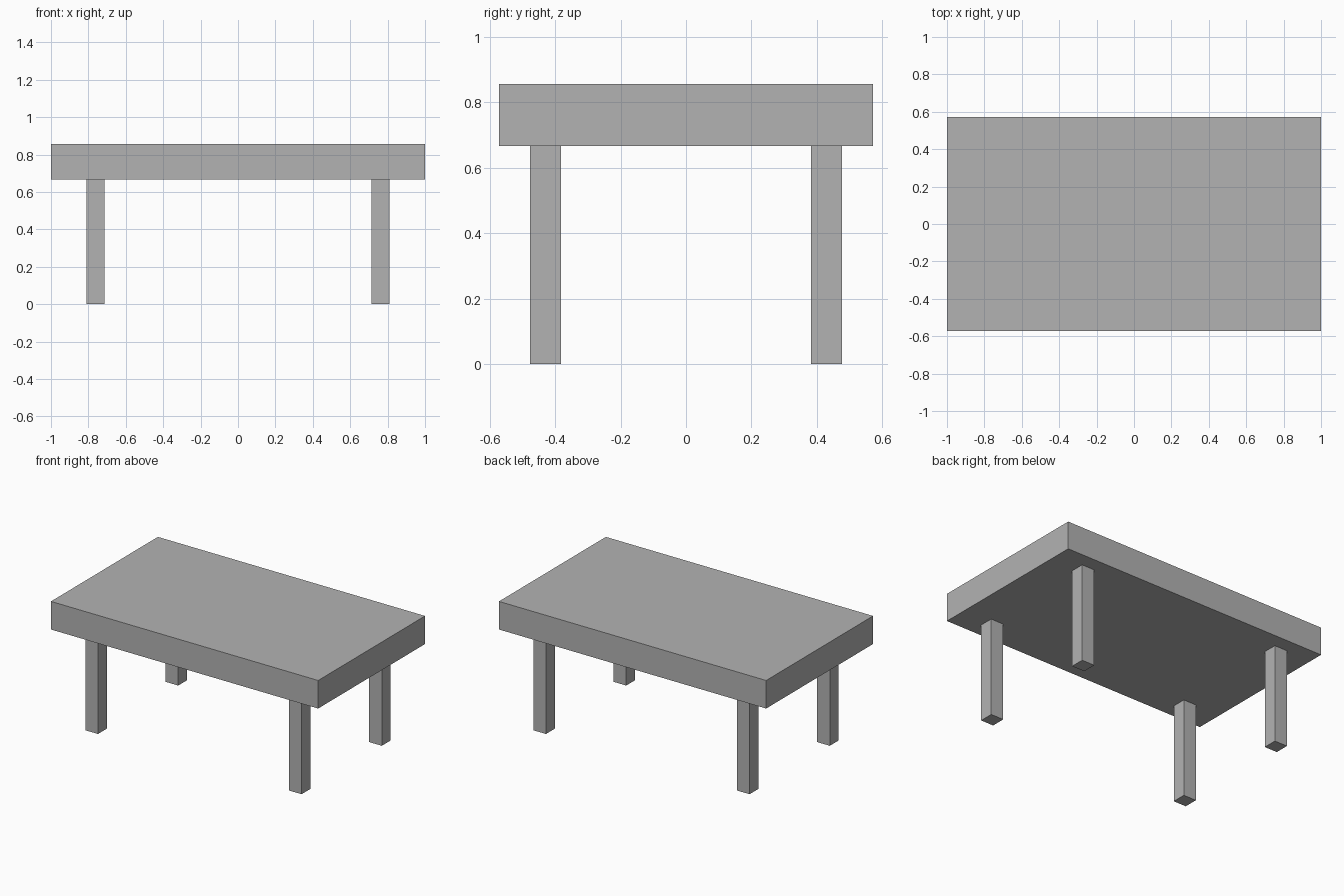
import bpy

cube = bpy.data.objects.get("Cube")
if cube:
    bpy.data.objects.remove(cube, do_unlink=True)

# One plain grey for the whole table
grey = bpy.data.materials.new("plain grey")
grey.use_nodes = True
colour = (0.45, 0.45, 0.45, 1)
grey.diffuse_color = colour
grey.node_tree.nodes["Principled BSDF"].inputs["Base Color"].default_value = colour

LEG_HEIGHT = 0.667
TOP_THICKNESS = 0.19
LEG_WIDTH = 0.095


def box(name, centre, size):
    """Add a sharp-edged box with its scale applied."""
    bpy.ops.mesh.primitive_cube_add(size=1, location=centre)
    obj = bpy.context.object
    obj.name = obj.data.name = name
    obj.scale = size
    bpy.ops.object.transform_apply(location=False, rotation=False, scale=True)
    obj.data.materials.append(grey)
    return obj


# Thick table top
box("table_top", (0, 0, LEG_HEIGHT + TOP_THICKNESS / 2), (2, 1.143, TOP_THICKNESS))

# Four square legs, set in from the edges
for side, x in (("left", 0.762), ("right", -0.762)):
    for end, y in (("front", -0.429), ("back", 0.429)):
        box(f"{end}_{side}_leg", (x, y, LEG_HEIGHT / 2),
            (LEG_WIDTH, LEG_WIDTH, LEG_HEIGHT))
